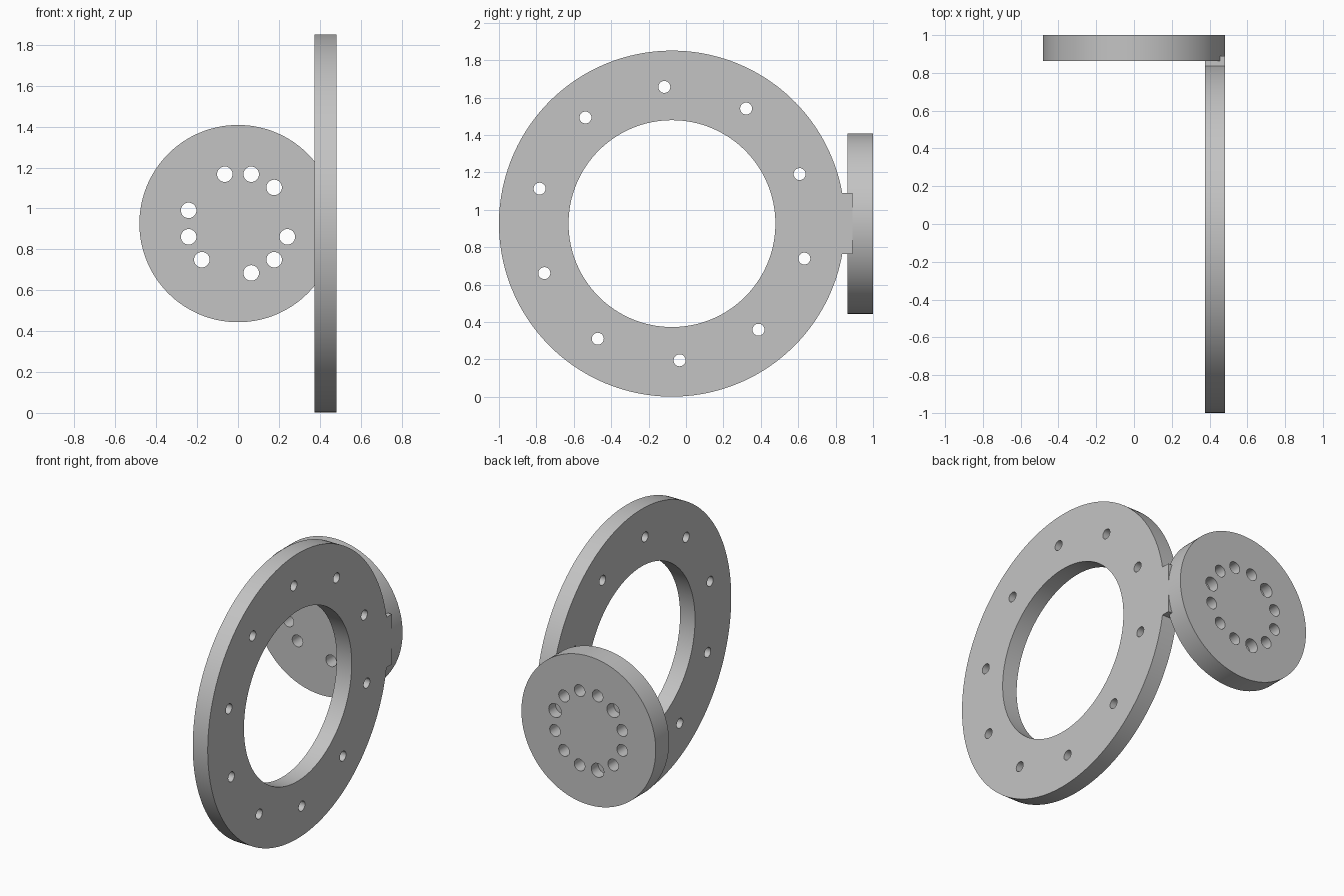
import bpy, bmesh
from math import sin, cos, asin, pi, radians, tau
from mathutils import Vector

cube = bpy.data.objects.get("Cube")
if cube:
    bpy.data.objects.remove(cube, do_unlink=True)

grey = bpy.data.materials.new("plain grey")
grey.use_nodes = True
grey.diffuse_color = (0.55, 0.55, 0.55, 1)
grey.node_tree.nodes["Principled BSDF"].inputs["Base Color"].default_value = grey.diffuse_color

CENTRE_Z = 0.926


def arc(r, start=0.0, end=tau, n=64, cu=0.0, cv=0.0):
    """Points along an arc; a full circle leaves out the repeated last point."""
    steps = n if end - start >= tau else n - 1
    return [(cu + r * cos(start + (end - start) * i / steps),
             cv + r * sin(start + (end - start) * i / steps)) for i in range(n)]


def add_prism(bm, outline, axis, low, high):
    """Extrude a (horizontal, vertical) outline along the x or y axis."""
    def place(p, d):
        return Vector((d, p[0], p[1])) if axis == "x" else Vector((p[0], d, p[1]))
    a = [bm.verts.new(place(p, low)) for p in outline]
    b = [bm.verts.new(place(p, high)) for p in outline]
    bm.faces.new(a)
    bm.faces.new(b[::-1])
    for i in range(len(a)):
        j = (i + 1) % len(a)
        bm.faces.new((a[i], b[i], b[j], a[j]))


def make_object(name, prisms):
    bm = bmesh.new()
    for p in prisms:
        add_prism(bm, *p)
    bmesh.ops.recalc_face_normals(bm, faces=bm.faces)
    mesh = bpy.data.meshes.new(name)
    bm.to_mesh(mesh)
    bm.free()
    mesh.materials.append(grey)
    obj = bpy.data.objects.new(name, mesh)
    bpy.context.collection.objects.link(obj)
    return obj


def drill(obj, holes):
    """Cut all the holes, then drop the cutter."""
    cutter = make_object(obj.name + "_cutter", holes)
    cutter.hide_render = True
    mod = obj.modifiers.new("holes", "BOOLEAN")
    mod.operation, mod.solver, mod.object = "DIFFERENCE", "EXACT", cutter
    bpy.ops.object.select_all(action="DESELECT")
    bpy.context.view_layer.objects.active = obj
    obj.select_set(True)
    bpy.ops.object.modifier_apply(modifier=mod.name)
    bpy.data.objects.remove(cutter, do_unlink=True)
    bpy.ops.object.shade_smooth_by_angle(angle=radians(30))


def hole(r, pitch, angle, cu, n=32):
    return arc(r, n=n, cu=cu + pitch * cos(angle), cv=CENTRE_Z + pitch * sin(angle))


# Large ring, whose rim runs out into a square tab towards the disc
RING_Y, RING_R, TAB_HALF, TAB_END = -0.075, 0.925, 0.163, 0.89
tab_angle = asin(TAB_HALF / RING_R)
rim = arc(RING_R, tab_angle, tau - tab_angle, 160, RING_Y, CENTRE_Z)
rim += [(TAB_END, CENTRE_Z - TAB_HALF), (TAB_END, CENTRE_Z + TAB_HALF)]
ring = make_object("large_ring", [(rim, "x", 0.375, 0.4825)])

# Central opening and ten bolt holes
openings = [arc(0.553, n=128, cu=RING_Y, cv=CENTRE_Z)]
openings += [hole(0.032, 0.732, radians(21.2 + 36 * k), RING_Y) for k in range(10)]
drill(ring, [(o, "x", 0.2, 0.7) for o in openings])

# Small disc behind the ring
disc = make_object("small_disc", [(arc(0.4825, n=128, cv=CENTRE_Z), "y", 0.863, 1.0)])

# Circle of twelve holes: every fourth is a wider blind pocket from the back
pockets = []
for k in range(12):
    angle = radians(15 + 30 * k)
    if k % 4 == 0:
        pockets.append((hole(0.045, 0.25, angle, 0), "y", 0.93, 1.2))
    else:
        pockets.append((hole(0.038, 0.25, angle, 0), "y", 0.7, 1.2))
drill(disc, pockets)
